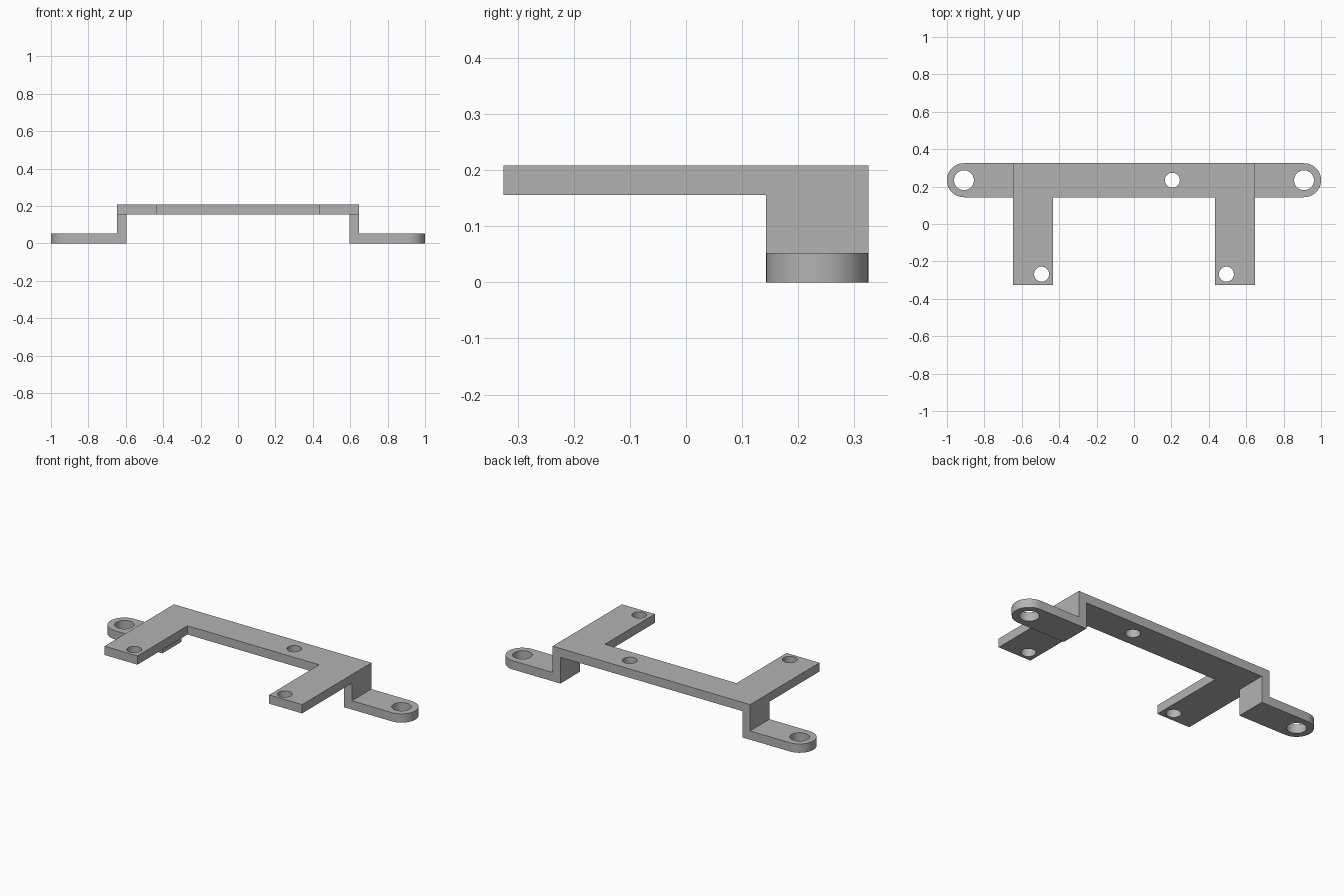
import bpy
import bmesh
from mathutils import Matrix, Vector

if "Cube" in bpy.data.objects:
    bpy.data.objects.remove(bpy.data.objects["Cube"], do_unlink=True)

# Main dimensions
T = 0.052                 # sheet thickness
H = 0.208                 # full height
BACK, BAR_FRONT = 0.325, 0.143
OUT, IN = 0.648, 0.597    # outer and inner face of the riser walls
R = (BACK - BAR_FRONT) / 2
MID = BACK - R            # centre line of the strap

grey = bpy.data.materials.new("bracket grey")
grey.use_nodes = True
grey.diffuse_color = (0.45, 0.45, 0.45, 1)
grey.node_tree.nodes["Principled BSDF"].inputs["Base Color"].default_value = (0.45, 0.45, 0.45, 1)


def make_object(name, bm):
    bmesh.ops.recalc_face_normals(bm, faces=bm.faces)
    mesh = bpy.data.meshes.new(name)
    bm.to_mesh(mesh)
    bm.free()
    mesh.materials.append(grey)
    obj = bpy.data.objects.new(name, mesh)
    bpy.context.collection.objects.link(obj)
    return obj


def prism(bm, points, direction):
    face = bm.faces.new([bm.verts.new(p) for p in points])
    new = bmesh.ops.extrude_face_region(bm, geom=[face])["geom"]
    bmesh.ops.translate(bm, vec=direction,
                        verts=[v for v in new if isinstance(v, bmesh.types.BMVert)])


def combine(target, tool, operation):
    mod = target.modifiers.new(operation.lower(), "BOOLEAN")
    mod.object, mod.operation, mod.solver = tool, operation, "EXACT"
    bpy.context.view_layer.objects.active = target
    bpy.ops.object.modifier_apply(modifier=mod.name)
    bpy.data.objects.remove(tool, do_unlink=True)


# Folded strap: feet, risers and top bar in one hat-shaped profile
half = [(OUT, H), (OUT, T), (1, T), (1, 0), (IN, 0), (IN, H - T)]
profile = half + [(-x, z) for x, z in reversed(half)]
bm = bmesh.new()
prism(bm, [(x, BAR_FRONT, z) for x, z in profile], Vector((0, BACK - BAR_FRONT, 0)))

# Rounded foot ends
corners = [e for e in bm.edges
           if all(abs(v.co.x) > 0.99 for v in e.verts)
           and abs(e.verts[0].co.z - e.verts[1].co.z) > 0.01]
bmesh.ops.bevel(bm, geom=corners, offset=R - 0.0005, offset_type="OFFSET",
                segments=12, profile=0.5, affect="EDGES")
bracket = make_object("mounting_bracket", bm)

# Two forward arms, level with the top bar
bm = bmesh.new()
for side in (-1, 1):
    prism(bm, [(side * x, y, H - T) for x, y in
               ((0.432, -BACK), (OUT, -BACK), (OUT, MID), (0.432, MID))],
          Vector((0, 0, T)))
combine(bracket, make_object("forward_arms", bm), "UNION")

# Screw holes: feet, arm tips and one off-centre in the bar
bm = bmesh.new()
for x, y, radius in ((-0.909, MID, 0.053), (0.909, MID, 0.053), (0.205, MID, 0.04),
                     (-0.494, -0.268, 0.04), (0.494, -0.268, 0.04)):
    bmesh.ops.create_cone(bm, cap_ends=True, segments=40, radius1=radius, radius2=radius,
                          depth=1, matrix=Matrix.Translation((x, y, 0.1)))
holes = make_object("hole_cutters", bm)
holes.hide_render = True
combine(bracket, holes, "DIFFERENCE")

bpy.ops.object.select_all(action="DESELECT")
bracket.select_set(True)
bpy.context.view_layer.objects.active = bracket
bpy.ops.object.shade_smooth_by_angle()
